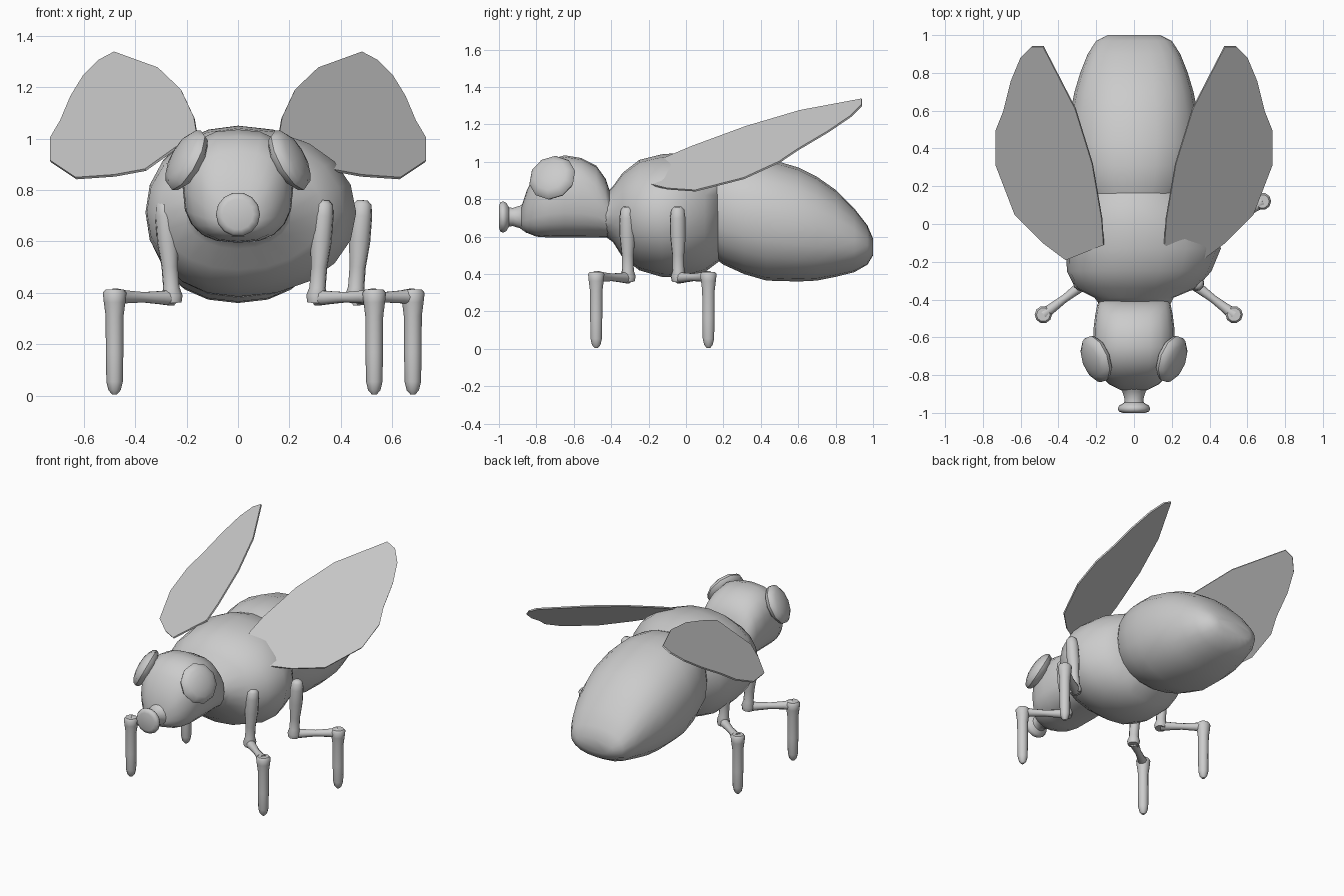
import bpy
import bmesh
import math
from mathutils import Vector

cube = bpy.data.objects.get("Cube")
if cube:
    bpy.data.objects.remove(cube)

grey = bpy.data.materials.new("plain grey")
grey.use_nodes = True
colour = (0.6, 0.6, 0.6, 1)
grey.diffuse_color = colour
grey.node_tree.nodes["Principled BSDF"].inputs["Base Color"].default_value = colour


def finish(bm, name, smooth=True):
    bmesh.ops.recalc_face_normals(bm, faces=bm.faces[:])
    mesh = bpy.data.meshes.new(name)
    bm.to_mesh(mesh)
    bm.free()
    mesh.materials.append(grey)
    obj = bpy.data.objects.new(name, mesh)
    bpy.context.collection.objects.link(obj)
    for poly in mesh.polygons:
        poly.use_smooth = smooth
    return obj


def skin(name, rings):
    """Bridge a list of point rings and cap both ends."""
    bm = bmesh.new()
    loops = [[bm.verts.new(p) for p in ring] for ring in rings]
    n = len(loops[0])
    for a, b in zip(loops, loops[1:]):
        for i in range(n):
            j = (i + 1) % n
            bm.faces.new((a[i], a[j], b[j], b[i]))
    bm.faces.new(loops[0])
    bm.faces.new(loops[-1])
    return finish(bm, name)


def body(name, sections, power, sides=20):
    """Loft rounded sections (y, bottom, top, right, left) along y."""
    rings = []
    for y, low, high, right, left in sections:
        ring = []
        for i in range(sides):
            t = math.tau * i / sides
            c, s = math.cos(t), math.sin(t)
            x = math.copysign(abs(c) ** power, c) * (left if c > 0 else right)
            z = math.copysign(abs(s) ** power, s) * (high - low) / 2
            ring.append((x, y, (high + low) / 2 + z))
        rings.append(ring)
    return skin(name, rings)


def tube(name, start, end, profile, sides=10):
    """Round limb from start to end; profile holds (fraction, radius)."""
    start, end = Vector(start), Vector(end)
    turn = (end - start).to_track_quat('Z', 'Y')
    rings = []
    for f, r in profile:
        centre = start.lerp(end, f)
        angles = [math.tau * i / sides for i in range(sides)]
        rings.append([centre + turn @ Vector((r * math.cos(a), r * math.sin(a), 0))
                      for a in angles])
    return skin(name, rings)


# Thorax, fuller on the left flank
body("thorax", [
    (-0.43, 0.60, 0.83, 0.18, 0.19), (-0.39, 0.57, 0.87, 0.21, 0.21),
    (-0.34, 0.49, 0.94, 0.31, 0.33), (-0.25, 0.42, 1.01, 0.355, 0.41),
    (-0.13, 0.385, 1.04, 0.36, 0.46), (0, 0.38, 1.05, 0.355, 0.42),
    (0.1, 0.41, 1.03, 0.33, 0.35), (0.18, 0.47, 1.0, 0.27, 0.27)], 0.95)

# Abdomen, tapering to a blunt tail
body("abdomen", [(y, low, high, w, w) for y, low, high, w in [
    (0.08, 0.54, 0.97, 0.22), (0.2, 0.45, 1.02, 0.3), (0.31, 0.40, 1.03, 0.33),
    (0.43, 0.365, 1.02, 0.345), (0.6, 0.36, 0.97, 0.335), (0.7, 0.365, 0.92, 0.315),
    (0.8, 0.385, 0.85, 0.285), (0.9, 0.41, 0.75, 0.245), (0.97, 0.45, 0.66, 0.2),
    (1.0, 0.50, 0.59, 0.14)]], 0.9)

# Head with rounded-box sections
body("head", [(y, low, high, w, w) for y, low, high, w in [
    (-0.4, 0.60, 0.82, 0.18), (-0.43, 0.595, 0.91, 0.195), (-0.48, 0.595, 0.98, 0.205),
    (-0.56, 0.595, 1.02, 0.215), (-0.65, 0.595, 1.035, 0.215), (-0.73, 0.595, 1.01, 0.21),
    (-0.8, 0.60, 0.95, 0.18), (-0.85, 0.62, 0.85, 0.13), (-0.88, 0.65, 0.76, 0.07)]], 0.78)

# Proboscis with flared tip
tube("proboscis", (0, -0.85, 0.705), (0, -1, 0.705),
     [(0, 0.09), (0.25, 0.062), (0.5, 0.05), (0.64, 0.052), (0.74, 0.078),
      (0.85, 0.086), (0.95, 0.08), (1, 0.06)], 14)

# Eyes: flattened domes facing out, up and forward
for side, label in ((1, "left"), (-1, "right")):
    bm = bmesh.new()
    bmesh.ops.create_uvsphere(bm, u_segments=10, v_segments=8, radius=1)
    turn = Vector((0.82 * side, -0.3, 0.45)).to_track_quat('Z', 'Y')
    for v in bm.verts:
        local = Vector((v.co.x * 0.13, v.co.y * 0.13, v.co.z * 0.052))
        v.co = Vector((0.2 * side, -0.715, 0.915)) + turn @ local
    finish(bm, label + "_eye")

# Wings: thin flat blades lying in one tilted plane
outline = [(0.16, -0.11), (0.17, 0.03), (0.22, 0.32), (0.31, 0.61), (0.48, 0.94),
           (0.54, 0.94), (0.60, 0.88), (0.65, 0.76), (0.69, 0.60), (0.73, 0.50),
           (0.73, 0.31), (0.63, 0.05), (0.48, -0.10), (0.36, -0.19)]
for side, label in ((1, "left"), (-1, "right")):
    bm = bmesh.new()
    bm.faces.new([bm.verts.new((x * side, y, 1.08 - 0.53 * (x - 0.17) + 0.46 * (y - 0.03)))
                  for x, y in outline])
    wing = finish(bm, label + "_wing", False)
    solid = wing.modifiers.new("thickness", 'SOLIDIFY')
    solid.thickness = 0.01
    solid.offset = 0

# Legs: thigh, outward bar and vertical shin
legs = [("front_left", 1, 0.05, -0.31, -0.48), ("front_right", -1, 0, -0.31, -0.48),
        ("middle_left", 1, 0.2, -0.04, 0.12), ("middle_right", -1, 0, -0.04, 0.12)]
for label, side, shift, hip_y, foot_y in legs:
    knee = (side * (0.255 + shift), hip_y, 0.38)
    ankle = (side * (0.48 + shift), foot_y, 0.385)
    hip = (side * (0.285 + shift), hip_y - 0.005, 0.76)
    foot = (side * (0.48 + shift), foot_y, 0.005)
    tube(label + "_thigh", hip, (knee[0], knee[1], 0.36),
         [(0, 0.02), (0.04, 0.036), (0.15, 0.042), (0.4, 0.042), (0.65, 0.032),
          (0.85, 0.032), (0.93, 0.042), (1, 0.036)])
    tube(label + "_bar", knee, ankle,
         [(0, 0.032), (0.2, 0.027), (0.5, 0.021), (0.8, 0.026), (1, 0.034)])
    tube(label + "_shin", (ankle[0], ankle[1], 0.412), foot,
         [(0, 0.036), (0.03, 0.046), (0.12, 0.042), (0.25, 0.035), (0.6, 0.034),
          (0.88, 0.032), (0.96, 0.024), (1, 0.01)])

# Keep hard rims crisp on the smooth parts
for obj in bpy.context.collection.objects:
    obj.select_set(obj.type == 'MESH' and not obj.name.endswith("wing"))
    if obj.select_get():
        bpy.context.view_layer.objects.active = obj
bpy.ops.object.shade_smooth_by_angle(angle=math.radians(50))
